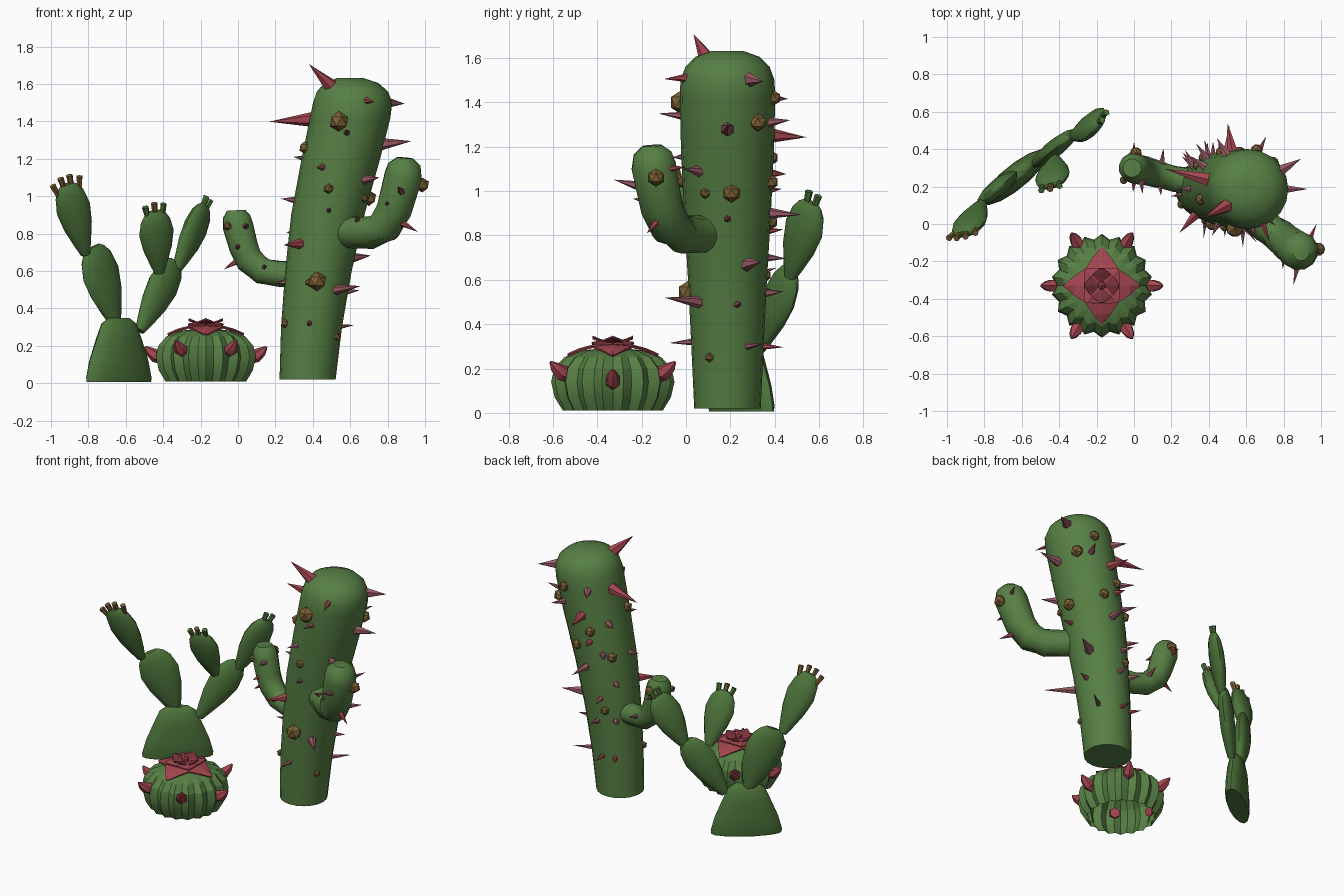
import bpy, bmesh, math
from mathutils import Vector as V

if "Cube" in bpy.data.objects:
    bpy.data.objects.remove(bpy.data.objects["Cube"])


def material(name, r, g, b):
    m = bpy.data.materials.new(name)
    m.diffuse_color = (r, g, b, 1)
    m.use_nodes = True
    m.node_tree.nodes["Principled BSDF"].inputs["Base Color"].default_value = m.diffuse_color
    return m


GREEN = material("stem green", 0.095, 0.215, 0.058)
PAD = material("pad green", 0.075, 0.178, 0.044)
RED = material("petal red", 0.37, 0.06, 0.078)
DARK = material("dark red", 0.19, 0.03, 0.042)
MAUVE = material("spine mauve", 0.32, 0.105, 0.13)
BROWN = material("knob brown", 0.20, 0.118, 0.035)


def finish(name, bm, mats, angle=40):
    bmesh.ops.recalc_face_normals(bm, faces=bm.faces)
    me = bpy.data.meshes.new(name)
    bm.to_mesh(me)
    bm.free()
    ob = bpy.data.objects.new(name, me)
    bpy.context.collection.objects.link(ob)
    for m in mats:
        me.materials.append(m)
    bpy.ops.object.select_all(action='DESELECT')
    ob.select_set(True)
    bpy.context.view_layer.objects.active = ob
    if angle:
        bpy.ops.object.shade_smooth_by_angle(angle=math.radians(angle))
    return ob


def loft(bm, pts, wide, thick, axis, sides, flat=False):
    """Elliptic rings along a path; axis is the direction of the wide radius."""
    pts, rings = [V(p) for p in pts], []
    for i, p in enumerate(pts):
        t = (pts[min(i + 1, len(pts) - 1)] - pts[max(i - 1, 0)]).normalized()
        if flat:
            t = V((0, 0, 1))
        w = V(axis)
        w = (w - t * w.dot(t)).normalized()
        n = t.cross(w)
        rings.append([bm.verts.new(p + w * wide[i] * math.cos(a) + n * thick[i] * math.sin(a))
                      for a in (2 * math.pi * k / sides for k in range(sides))])
    for a, b in zip(rings, rings[1:]):
        for k in range(sides):
            j = (k + 1) % sides
            bm.faces.new((a[k], a[j], b[j], b[k]))
    bm.faces.new(rings[0])
    bm.faces.new(rings[-1])


def cone(bm, base, d, length, r, mat=0, tip=0.0, sides=6):
    d = V(d).normalized()
    m = d.to_track_quat('Z', 'Y').to_matrix().to_4x4()
    m.translation = V(base) + d * (length / 2 - 0.01)
    res = bmesh.ops.create_cone(bm, cap_ends=True, segments=sides, radius1=r, radius2=tip,
                                depth=length + 0.02, matrix=m)
    for f in {f for v in res['verts'] for f in v.link_faces}:
        f.material_index = mat


def knob(bm, p, r):
    res = bmesh.ops.create_icosphere(bm, subdivisions=1, radius=r)
    bmesh.ops.translate(bm, verts=res['verts'], vec=V(p))


# --- tall column: leaning trunk, wider toward the domed top
TRUNK = [(.02, .372, .15), (.3, .393, .163), (.6, .43, .178), (.9, .48, .196), (1.2, .55, .21),
         (1.42, .6, .215), (1.5, .613, .212), (1.56, .612, .19), (1.605, .606, .145), (1.632, .6, .07)]
bm = bmesh.new()
rad = [r for z, x, r in TRUNK]
loft(bm, [(x, .187, z) for z, x, r in TRUNK], rad, rad, (1, 0, 0), 20, flat=True)
finish("column_trunk", bm, [GREEN])


def on_trunk(z, az):
    for (z0, x0, r0), (z1, x1, r1) in zip(TRUNK, TRUNK[1:]):
        if z0 <= z <= z1:
            f = (z - z0) / (z1 - z0)
            d = V((math.cos(math.radians(az)), math.sin(math.radians(az)), 0))
            return V((x0 + f * (x1 - x0), .187, z)) + d * (r0 + f * (r1 - r0)), d


# --- two bent arms
def arm(name, pts, radii):
    b = bmesh.new()
    loft(b, pts, radii, radii, (.3, -.9, .1), 12)
    finish(name, b, [GREEN])


arm("left_arm", [(.4, .22, .585), (.22, .24, .585), (.13, .265, .60), (.06, .285, .66), (.03, .29, .73),
                 (0, .3, .84), (-.008, .3, .89), (-.01, .3, .925)],
    [.07, .07, .073, .077, .079, .083, .075, .05])
arm("right_arm", [(.5, .14, .815), (.62, .055, .805), (.71, -.015, .805), (.785, -.07, .84), (.835, -.11, .93),
                  (.885, -.145, 1.11), (.89, -.15, 1.17), (.893, -.152, 1.205)],
    [.085, .086, .088, .093, .098, .104, .088, .045])

# --- spines on the column: height, direction, length, radius
SPINES = [(1.51, 292, .10, .022), (1.34, 270, .10, .02), (1.155, 244, .07, .024), (.925, 270, .06, .018),
          (.745, 228, .13, .033), (.5, 310, .2, .03), (.32, 265, .1, .018), (.3, 35, .12, .018),
          (.3, 90, .09, .018), (.67, 30, .13, .035), (.9, 85, .14, .028), (.54, 90, .08, .022),
          (1.25, 100, .15, .035), (1.28, 0, .15, .034), (1.5, 30, .11, .035), (1.31, 65, .1, .025),
          (1.41, 166, .23, .042), (.98, 180, .07, .022), (.54, 190, .06, .018), (1.09, 320, .1, .03),
          (.875, 0, .07, .02), (.49, 15, .07, .02), (1.42, 120, .1, .03), (1.2, 145, .1, .028),
          (1.08, 105, .07, .025), (.8, 140, .08, .025), (.7, 105, .09, .022), (.55, 130, .08, .025),
          (.3, 120, .08, .02), (1.0, 125, .1, .025)]
bm = bmesh.new()
for i, (z, az, length, r) in enumerate(SPINES):
    p, d = on_trunk(z, az)
    cone(bm, p, d + V((0, 0, .1 if i % 2 else -.05)), length, r, 1 if i % 4 == 0 else 0)
cone(bm, (.49, .095, 1.595), (-.11, -.06, .11), .17, .042, 1)
finish("column_spines", bm, [MAUVE, RED])

# --- spines on the arms: base, direction, length
bm = bmesh.new()
for i, (p, d, length) in enumerate([
        ((.87, -.24, 1.03), (-.2, -1, .25), .09), ((.89, -.14, .85), (.8, -.4, -.45), .09),
        ((.8, -.19, .96), (-.1, -1, .1), .05), ((.94, -.08, 1.1), (.4, .9, .1), .09),
        ((.64, -.02, .87), (-.2, -.8, .5), .06), ((-.01, .28, .65), (-.8, 0, -.5), .08),
        ((.04, .22, .84), (.1, -1, .1), .06), ((0, .22, .73), (-.1, -1, 0), .05),
        ((.14, .2, .62), (.1, -1, .3), .05), ((0, .37, .82), (0, 1, .1), .07),
        ((.15, .33, .63), (.1, 1, .3), .08)]):
    cone(bm, p, d, length, .02, i % 2)
finish("arm_spines", bm, [MAUVE, RED])

# --- brown knobs set in the skin
bm = bmesh.new()
for z, az, r in [(1.4, 255, .055), (.545, 270, .052), (1.04, 262, .028), (1.26, 195, .035), (.32, 210, .025),
                 (1.31, 40, .042), (.99, 5, .042), (1.04, 75, .035), (.25, 330, .022), (.54, 255, .02),
                 (1.42, 75, .035), (1.15, 110, .035), (.98, 140, .035), (.62, 110, .03), (.99, 330, .025)]:
    knob(bm, on_trunk(z, az)[0], r)
for p, r in [((.985, -.135, 1.06), .04), ((-.055, .235, .84), .024), ((.01, .38, .86), .035)]:
    knob(bm, p, r)
finish("brown_knobs", bm, [BROWN], 0)

# --- flat-padded cactus: start, end, half width, width direction
PADS = {"left_big_pad": ((-.655, .255, .32), (-.775, .155, .73), .125, (.777, .629, 0)),
        "left_top_pad": ((-.815, .11, .69), (-.915, -.055, 1.065), .095, (.95, .3, 0)),
        "right_lower_pad": ((-.525, .325, .28), (-.335, .475, .65), .1, (.777, .629, 0)),
        "middle_top_pad": ((-.42, .35, .59), (-.445, .205, .92), .096, (.95, .3, 0)),
        "right_top_pad": ((-.325, .47, .61), (-.175, .565, .95), .1, (.55, .83, 0))}
STEPS = [(0, .28, .5), (.15, .5, .75), (.4, .83, 1), (.65, 1, 1), (.85, .85, .85), (.95, .62, .6), (1, .38, .35)]
for name, (a, b, hw, axis) in PADS.items():
    a, b = V(a), V(b)
    bm = bmesh.new()
    loft(bm, [a.lerp(b, t) for t, w, k in STEPS], [w * hw for t, w, k in STEPS],
         [k * .046 for t, w, k in STEPS], axis, 12)
    finish(name, bm, [PAD], 50)
bm = bmesh.new()
loft(bm, [(-.637, .25, z) for z in (.006, .03, .12, .24, .32, .35)], [.222, .224, .2, .15, .115, .07],
     [.06, .066, .066, .06, .045, .02], (.777, .629, 0), 14, flat=True)
finish("base_pad", bm, [PAD], 50)

# --- buds on the pad tips; 1 marks a brown bud
bm = bmesh.new()
for name, kinds in (("left_top_pad", (1, 1, 1, 1)), ("middle_top_pad", (0, 1, 0)), ("right_top_pad", (0, 0))):
    a, b, hw, axis = PADS[name]
    up = (V(b) - V(a)).normalized()
    w = V(axis)
    w = (w - up * w.dot(up)).normalized()
    for k, kind in enumerate(kinds):
        s = k - (len(kinds) - 1) / 2
        cone(bm, V(b) + w * s * .043 - up * (.008 + .012 * s * s), up + w * s * .15, .055, .013, kind, .018)
finish("pad_buds", bm, [PAD, BROWN], 30)

# --- ribbed barrel cactus, hollow below
C = V((-.172, -.33, 0))
RIBS = 18
bm = bmesh.new()
rings = []
for r, z in [(.225, .01), (.262, .07), (.278, .14), (.265, .2), (.22, .25), (.15, .28), (.06, .29)]:
    rings.append([bm.verts.new(C + V((.975 * q * math.cos(a), q * math.sin(a), z)))
                  for k in range(2 * RIBS)
                  for a in [math.pi / 2 + math.pi * k / RIBS] for q in [r * (.9 if k % 2 else 1)]])
for a, b in zip(rings, rings[1:]):
    for k in range(2 * RIBS):
        j = (k + 1) % (2 * RIBS)
        bm.faces.new((a[k], a[j], b[j], b[k]))
bm.faces.new(rings[-1])
finish("barrel_body", bm, [GREEN], 22)

# --- six upturned thorns round the barrel
bm = bmesh.new()
for k in range(6):
    a = math.radians(60 * k)
    d = V((math.cos(a), math.sin(a), 0))
    z = .135 if k % 3 == 0 else .17
    path = [C + d * r + V((0, 0, z + h)) for r, h in ((.225, 0), (.27, .012), (.3, .035), (.325, .06))]
    loft(bm, path, [.034, .036, .026, .006], [.034, .036, .026, .006], (0, 0, 1), 6)
finish("barrel_thorns", bm, [RED], 30)


# --- flower: layers of four folded petals
def petals(name, turn, profile, mat):
    b = bmesh.new()
    for k in range(4):
        a = math.radians(turn + 90 * k)
        d, s = V((math.cos(a), math.sin(a), 0)), V((-math.sin(a), math.cos(a), 0))
        rows = [[b.verts.new(C + d * r + s * w * q + V((0, 0, z - abs(q) * .008))) for q in (-1, 0, 1)]
                for r, w, z in profile]
        for p, n in zip(rows, rows[1:]):
            for i in (0, 1):
                b.faces.new((p[i], p[i + 1], n[i + 1], n[i]))
    ob = finish(name, b, [mat], 0)
    mod = ob.modifiers.new("thickness", 'SOLIDIFY')
    mod.thickness = .008


petals("outer_petals", 0, [(0, .03, .315), (.09, .09, .308), (.15, .05, .292), (.205, .004, .268)], RED)
petals("middle_petals", 45, [(0, .02, .318), (.07, .065, .325), (.125, .006, .322)], RED)
petals("inner_petals", 0, [(.02, .03, .322), (.06, .05, .335), (.09, .012, .348)], DARK)
bm = bmesh.new()
knob(bm, C + V((0, 0, .325)), .024)
finish("flower_centre", bm, [RED], 0)
